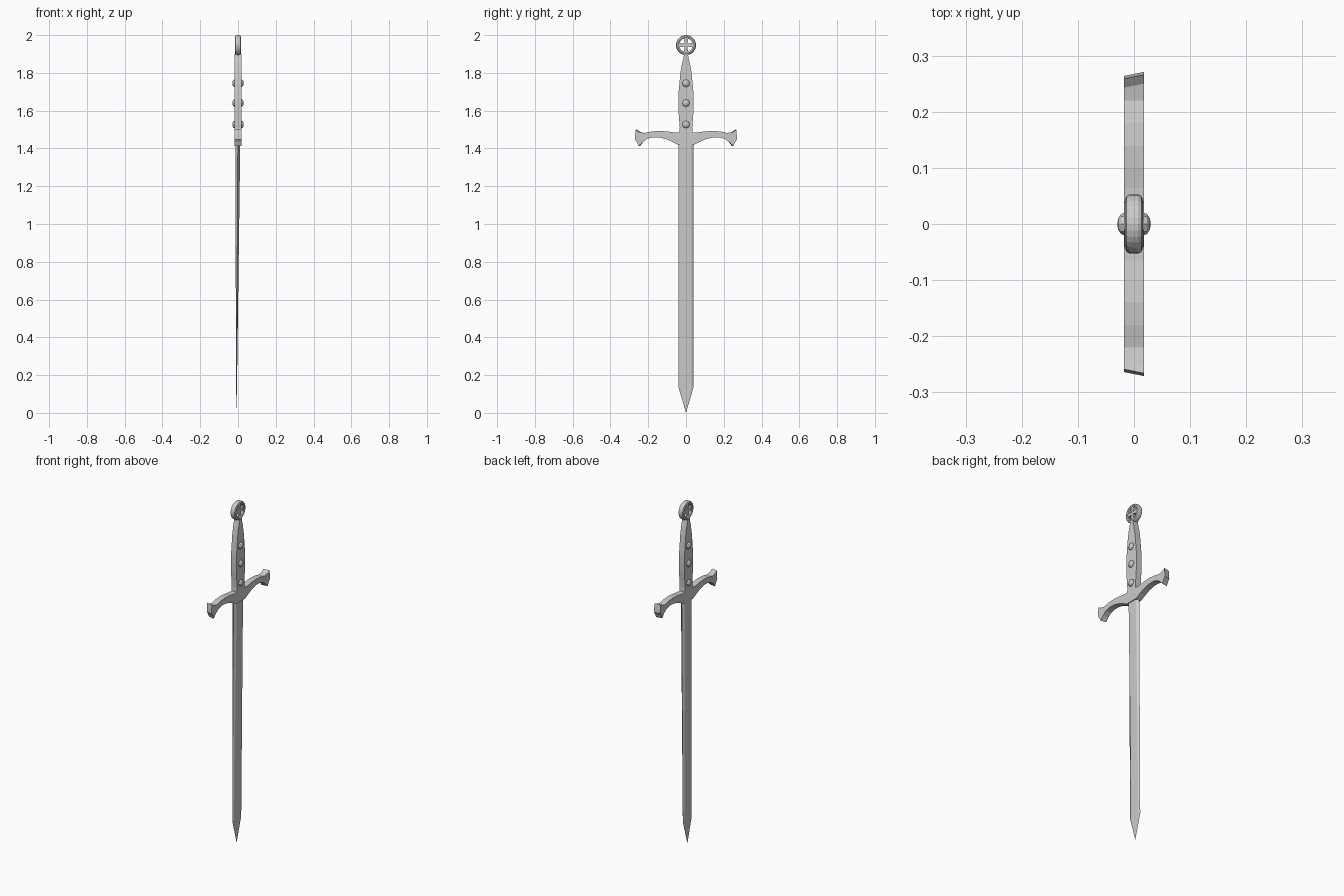
import bpy, bmesh, math
from mathutils import Matrix

if "Cube" in bpy.data.objects:
    bpy.data.objects.remove(bpy.data.objects["Cube"])


def finish(name, bm):
    bmesh.ops.recalc_face_normals(bm, faces=bm.faces[:])
    me = bpy.data.meshes.new(name)
    bm.to_mesh(me)
    bm.free()
    ob = bpy.data.objects.new(name, me)
    bpy.context.collection.objects.link(ob)
    return ob


def bridge(bm, a, b):
    n = len(a)
    for i in range(n):
        bm.faces.new((a[i], a[(i + 1) % n], b[(i + 1) % n], b[i]))


def slab(name, outline, half, end_flare=0.0):
    """Extrude a (y, z) outline through x; the far ends may lean outward at +x."""
    bm = bmesh.new()
    loops = []
    for x in (-half, half):
        loop = []
        for y, z in outline:
            lean = math.copysign(end_flare, y) if x > 0 and abs(y) > 0.23 else 0
            loop.append(bm.verts.new((x, y + lean, z)))
        loops.append(loop)
        bm.faces.new(loop)
    bridge(bm, *loops)
    return finish(name, bm)


def mirrored(right):
    """Close a right-hand profile with its mirror image."""
    return right + [(-y, z) for y, z in reversed(right)]


# Blade: six-sided section, thinning toward the point
bm = bmesh.new()
rings = []
for z, cx, t in ((1.425, -0.001, 0.013), (0.14, -0.008, 0.0025)):
    rings.append([bm.verts.new((cx + sx * t, y, z)) for sx, y in
                  ((0, -0.041), (1, -0.029), (1, 0.029),
                   (0, 0.041), (-1, 0.029), (-1, -0.029))])
bridge(bm, *rings)
bm.faces.new(rings[0])
tip = bm.verts.new((-0.009, 0, 0))
for i in range(6):
    bm.faces.new((rings[1][i], rings[1][(i + 1) % 6], tip))
finish("blade", bm)

# Crossguard: drooping arms with flared ends
guard = [(0.041, 1.418), (0.07, 1.434), (0.105, 1.449), (0.14, 1.458),
         (0.175, 1.459), (0.205, 1.451), (0.228, 1.434), (0.243, 1.412),
         (0.253, 1.433), (0.264, 1.448), (0.262, 1.472), (0.259, 1.499),
         (0.243, 1.487), (0.22, 1.482), (0.18, 1.490), (0.14, 1.493),
         (0.10, 1.490), (0.065, 1.485), (0.034, 1.484)]
slab("crossguard", mirrored(guard), 0.0175, 0.007)

# Grip: swelling flat handle
grip = [(0.034, 1.484), (0.033, 1.51), (0.036, 1.55), (0.040, 1.60),
        (0.041, 1.65), (0.039, 1.70), (0.034, 1.755), (0.028, 1.81),
        (0.020, 1.855), (0.013, 1.882), (0.010, 1.90)]
slab("grip", mirrored(grip), 0.0175)

# Studs: low domes on both faces of the grip
for z in (1.745, 1.64, 1.527):
    for side, label in ((1, "front"), (-1, "back")):
        bm = bmesh.new()
        m = (Matrix.Translation((side * 0.0165, 0, z))
             @ Matrix.Diagonal((0.0135, 0.0205, 0.0205, 1))
             @ Matrix.Rotation(math.pi / 2, 4, 'Y'))
        bmesh.ops.create_uvsphere(bm, u_segments=8, v_segments=6,
                                  radius=1, matrix=m)
        finish("grip_stud_" + label, bm)

# Pommel ring: bevelled section turned around the x axis
ZC, N = 1.947, 28
section = [(0.036, -0.013), (0.043, -0.016), (0.050, -0.013), (0.053, -0.007),
           (0.053, 0.007), (0.050, 0.013), (0.043, 0.016), (0.036, 0.013)]
bm = bmesh.new()
turns = []
for i in range(N):
    a = 2 * math.pi * i / N
    turns.append([bm.verts.new((x, r * math.cos(a), ZC + r * math.sin(a)))
                  for r, x in section])
for i in range(N):
    bridge(bm, turns[i], turns[(i + 1) % N])
finish("pommel_ring", bm)

# Pommel cross: four arms widening toward the ring
cross = []
for k in range(4):
    c, s = math.cos(k * math.pi / 2), math.sin(k * math.pi / 2)
    for r, w in ((0.007, -0.007), (0.040, -0.013), (0.040, 0.013)):
        cross.append((r * c - w * s, ZC + r * s + w * c))
slab("pommel_cross", cross, 0.012)
